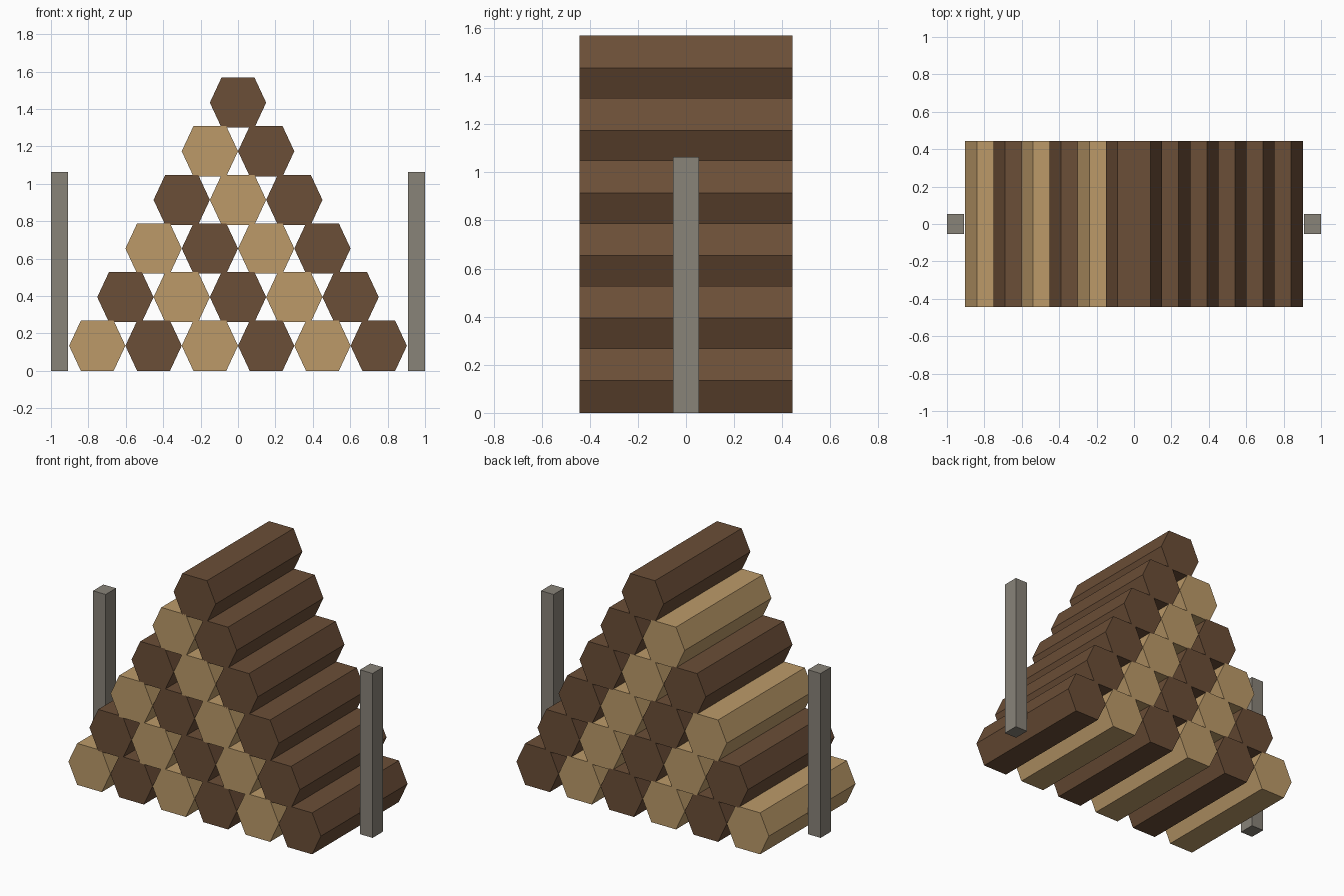
import bpy
import bmesh

if "Cube" in bpy.data.objects:
    bpy.data.objects.remove(bpy.data.objects["Cube"])

PITCH, RISE = 0.301, 0.26          # log spacing across, layer height
HALF_W, HALF_FLAT, HALF_H = 0.1505, 0.088, 0.134
HALF_LEN = 0.443
ROWS = 6


def material(name, rgb):
    def lin(c):
        c /= 255
        return c / 12.92 if c <= 0.04045 else ((c + 0.055) / 1.055) ** 2.4
    m = bpy.data.materials.new(name)
    m.diffuse_color = (*[lin(c) for c in rgb], 1)
    m.use_nodes = True
    m.node_tree.nodes["Principled BSDF"].inputs["Base Color"].default_value = m.diffuse_color
    return m


light_wood = material("light wood", (188, 154, 105))
dark_wood = material("dark wood", (107, 78, 55))
post_grey = material("post grey", (137, 131, 121))


def prism(name, profile, half_len, mat, loc):
    """Extrude an x/z profile along y."""
    bm = bmesh.new()
    face = bm.faces.new([bm.verts.new((x, -half_len, z)) for x, z in profile])
    ext = bmesh.ops.extrude_face_region(bm, geom=[face])
    moved = [v for v in ext["geom"] if isinstance(v, bmesh.types.BMVert)]
    bmesh.ops.translate(bm, verts=moved, vec=(0, 2 * half_len, 0))
    bmesh.ops.recalc_face_normals(bm, faces=bm.faces)
    mesh = bpy.data.meshes.new(name)
    bm.to_mesh(mesh)
    bm.free()
    mesh.materials.append(mat)
    ob = bpy.data.objects.new(name, mesh)
    ob.location = loc
    bpy.context.collection.objects.link(ob)
    return ob


# Stacked hexagonal logs, alternating colours
hexagon = [(HALF_W, 0), (HALF_FLAT, HALF_H), (-HALF_FLAT, HALF_H),
           (-HALF_W, 0), (-HALF_FLAT, -HALF_H), (HALF_FLAT, -HALF_H)]
for row in range(ROWS):
    count = ROWS - row
    for i in range(count):
        x = (i - (count - 1) / 2) * PITCH
        mat = dark_wood if (row + i) % 2 else light_wood
        prism(f"log_{row + 1}_{i + 1}", hexagon, HALF_LEN, mat,
              (x, 0, HALF_H + row * RISE))

# Side posts
post = [(-0.045, 0), (0.045, 0), (0.045, 1.063), (-0.045, 1.063)]
for side, name in ((-1, "left_post"), (1, "right_post")):
    prism(name, post, 0.053, post_grey, (side * 0.955, 0, 0))
